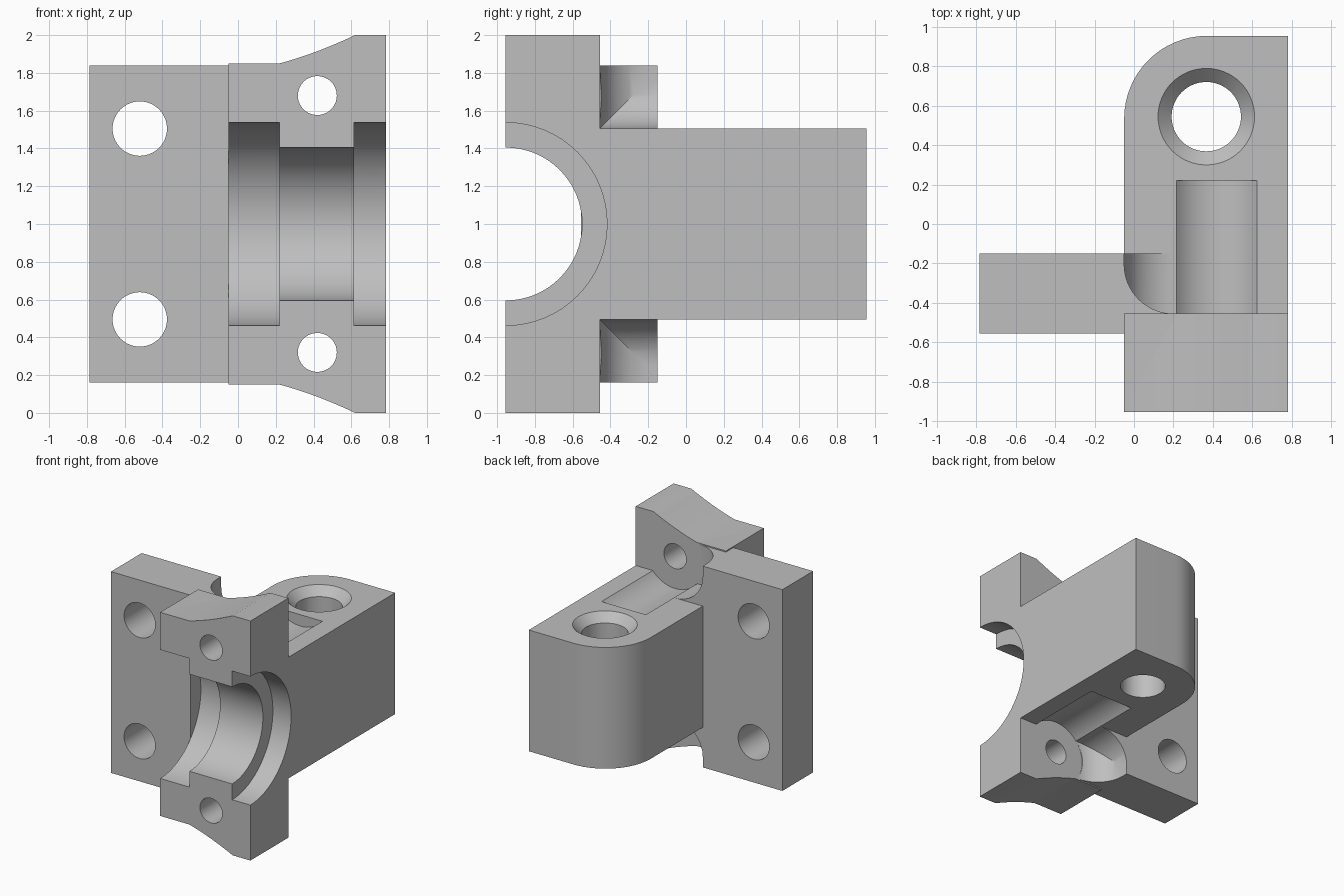
import bpy, bmesh, math
from math import cos, sin, pi

old = bpy.data.objects.get("Cube")
if old:
    bpy.data.objects.remove(old, do_unlink=True)

# One flat colour
grey = bpy.data.materials.new("cast grey")
grey.use_nodes = True
grey.diffuse_color = (0.52, 0.52, 0.52, 1)
grey.node_tree.nodes["Principled BSDF"].inputs["Base Color"].default_value = (0.52, 0.52, 0.52, 1)

PLACE = {"x": lambda u, v, w: (w, u, v),
         "y": lambda u, v, w: (u, w, v),
         "z": lambda u, v, w: (u, v, w)}


def arc(cu, cv, r, start, end, n=16):
    """Points on an arc, angles in degrees."""
    angles = [math.radians(start + (end - start) * i / n) for i in range(n + 1)]
    return [(cu + r * cos(a), cv + r * sin(a)) for a in angles]


def prism(name, profile, axis, low, high, end_profile=None):
    """Extrude a profile along an axis, optionally changing to a second profile."""
    bm = bmesh.new()
    a = [bm.verts.new(PLACE[axis](u, v, low)) for u, v in profile]
    b = [bm.verts.new(PLACE[axis](u, v, high)) for u, v in end_profile or profile]
    bm.faces.new(a)
    bm.faces.new(b)
    for i in range(len(a)):
        j = (i + 1) % len(a)
        bm.faces.new((a[i], a[j], b[j], b[i]))
    bmesh.ops.recalc_face_normals(bm, faces=bm.faces)
    mesh = bpy.data.meshes.new(name)
    bm.to_mesh(mesh)
    bm.free()
    mesh.materials.append(grey)
    obj = bpy.data.objects.new(name, mesh)
    bpy.context.collection.objects.link(obj)
    return obj


def rod(name, axis, cu, cv, r, low, high, r_end=None):
    ring = arc(cu, cv, r, 0, 360, 64)[:-1]
    end = arc(cu, cv, r_end or r, 0, 360, 64)[:-1]
    return prism(name, ring, axis, low, high, end)


def combine(target, tool, operation):
    mod = target.modifiers.new("combine", "BOOLEAN")
    mod.object, mod.operation, mod.solver = tool, operation, "EXACT"
    bpy.context.view_layer.objects.active = target
    bpy.ops.object.modifier_apply(modifier=mod.name)
    bpy.data.objects.remove(tool, do_unlink=True)


LEFT, RIGHT, BACK = -0.05, 0.783, 0.955
SHOULDER = -0.455          # rear face of the bearing block
MID = 1.0                  # height of the symmetry plane
HALF = 0.506               # half height of the rear lug
FILLET = 0.25

# Bearing block with flared top and bottom
flare = [(0.22 + 0.4 * t, 0.85 + 0.15 * (0.73 * t + 0.27 * t * t))
         for t in [i / 10 for i in range(11)]]
upper = [(LEFT, 0.85)] + flare + [(RIGHT, 1.0)]
outline = [(x, MID + h) for x, h in upper] + [(x, MID - h) for x, h in reversed(upper)]
bracket = prism("bearing_bracket", outline, "y", -BACK, SHOULDER)

# Rear lug with one rounded corner
lug = [(LEFT, -0.5), (RIGHT, -0.5), (RIGHT, BACK)] + arc(0.37, 0.535, 0.42, 90, 180)
combine(bracket, prism("rear_lug", lug, "z", MID - HALF, MID + HALF), "UNION")

# Mounting plate, filleted into the block
cx, cy = LEFT + FILLET, SHOULDER + FILLET
plate = [(-0.785, -0.555), (cx, -0.555)] + arc(cx, cy, FILLET, 270, 180)
plate += [(LEFT, -0.15), (-0.785, -0.15)]
combine(bracket, prism("mounting_plate", plate, "z", MID - 0.84, MID + 0.84), "UNION")

# Web filleting the plate into the lug, above and below
rise = HALF + FILLET
web = arc(cx, MID - rise, FILLET, 180, 90) + arc(cx, MID + rise, FILLET, 270, 180)
web += [(-0.1, MID + rise), (-0.1, MID - rise)]
combine(bracket, prism("fillet_web", web, "y", -0.5, -0.15), "UNION")

# Stepped bearing bore
cutters = [rod("bore", "x", -BACK, MID, 0.405, 0.0, 0.7),
           rod("left_counterbore", "x", -BACK, MID, 0.537, LEFT, 0.22),
           rod("right_counterbore", "x", -BACK, MID, 0.537, 0.615, 0.9)]

# Bolt holes, tool grooves and plate holes, above and below
for side in (-1, 1):
    bolt = MID + side * 0.68
    cutters += [rod("bolt_hole", "y", 0.42, bolt, 0.103, -1.1, -0.3),
                rod("tool_groove", "y", 0.42, bolt, 0.269, SHOULDER, 0.222),
                rod("plate_hole", "y", -0.52, MID + side * 0.505, 0.144, -0.7, 0)]

# Vertical pivot hole with a chamfered top
top = MID + HALF
cutters += [rod("pivot_hole", "z", 0.367, 0.545, 0.176, 0.3, 1.7),
            rod("pivot_chamfer", "z", 0.367, 0.545, 0.175, top - 0.07, top + 0.07, 0.315)]

for cutter in cutters:
    combine(bracket, cutter, "DIFFERENCE")

# Smooth curves, crisp edges
bpy.ops.object.select_all(action="DESELECT")
bracket.select_set(True)
bpy.context.view_layer.objects.active = bracket
bpy.ops.object.shade_smooth_by_angle(angle=math.radians(25))
